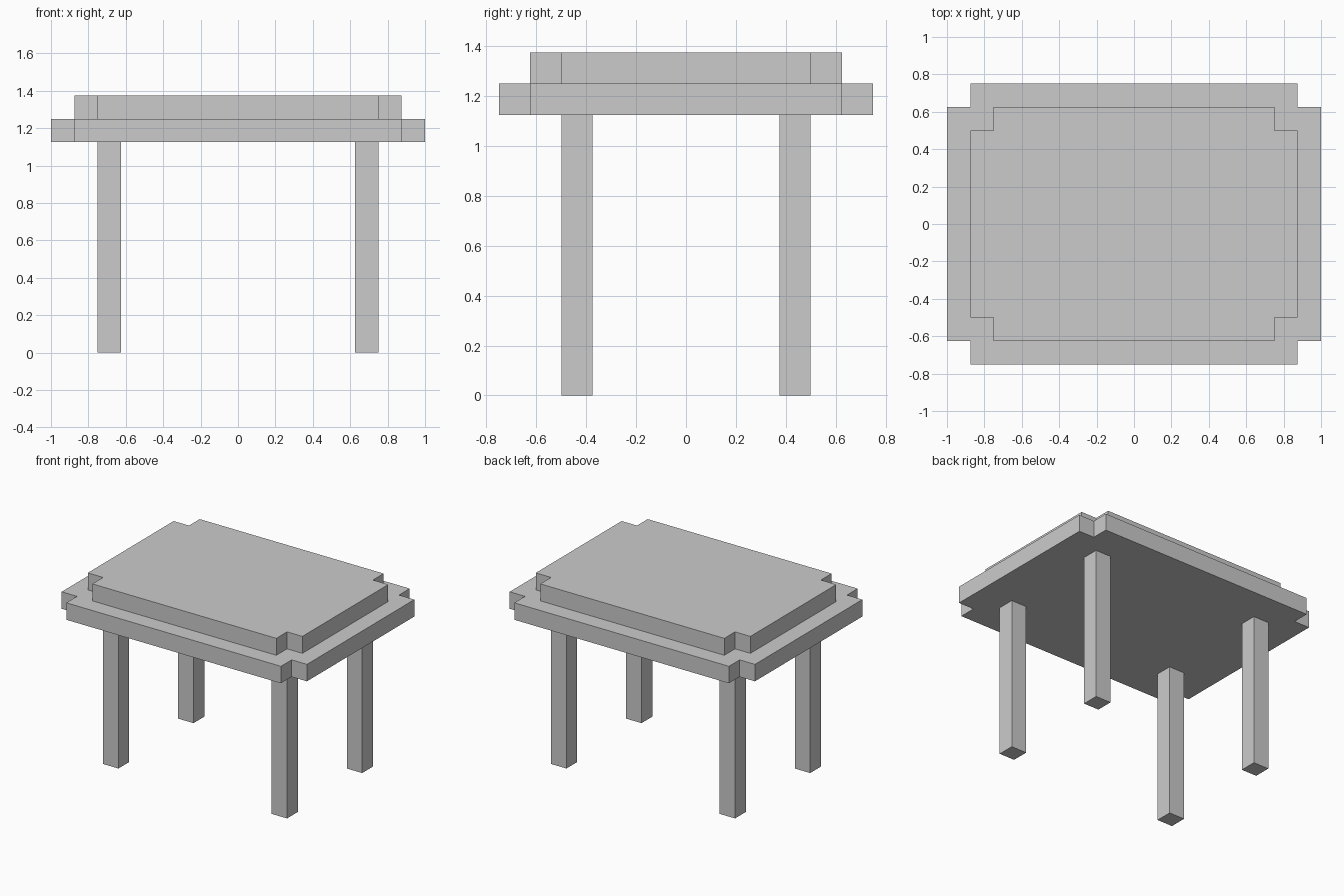
import bpy
import bmesh

if "Cube" in bpy.data.objects:
    bpy.data.objects.remove(bpy.data.objects["Cube"])


def prism(name, outline, z0, z1):
    """Extrude a flat outline from z0 up to z1."""
    bm = bmesh.new()
    base = bm.faces.new([bm.verts.new((x, y, z0)) for x, y in outline])
    top = bmesh.ops.extrude_face_region(bm, geom=[base], use_keep_orig=True)
    verts = [v for v in top["geom"] if isinstance(v, bmesh.types.BMVert)]
    bmesh.ops.translate(bm, verts=verts, vec=(0, 0, z1 - z0))
    bmesh.ops.recalc_face_normals(bm, faces=bm.faces)
    mesh = bpy.data.meshes.new(name)
    bm.to_mesh(mesh)
    bm.free()
    obj = bpy.data.objects.new(name, mesh)
    bpy.context.collection.objects.link(obj)
    return obj


def notched(hx, hy, n):
    """Rectangle outline with a square notch cut from each corner."""
    quarter = [(hx, hy - n), (hx - n, hy - n), (hx - n, hy)]
    pts = []
    for sx, sy in ((1, 1), (-1, 1), (-1, -1), (1, -1)):
        step = 1 if sx * sy > 0 else -1
        pts += [(sx * x, sy * y) for x, y in quarter[::step]]
    return pts


U = 0.125  # thickness shared by every part

# Two stacked top slabs with notched corners
prism("lower_tabletop", notched(1.0, 0.75, U), 9 * U, 10 * U)
prism("upper_tabletop", notched(0.875, 0.625, U), 10 * U, 11 * U)

# Four square legs
for side, sx in (("left", -1), ("right", 1)):
    for end, sy in (("front", -1), ("back", 1)):
        cx, cy, h = sx * 0.6875, sy * 0.4375, U / 2
        square = [(cx - h, cy - h), (cx + h, cy - h), (cx + h, cy + h), (cx - h, cy + h)]
        prism(f"{end}_{side}_leg", square, 0, 9 * U)
